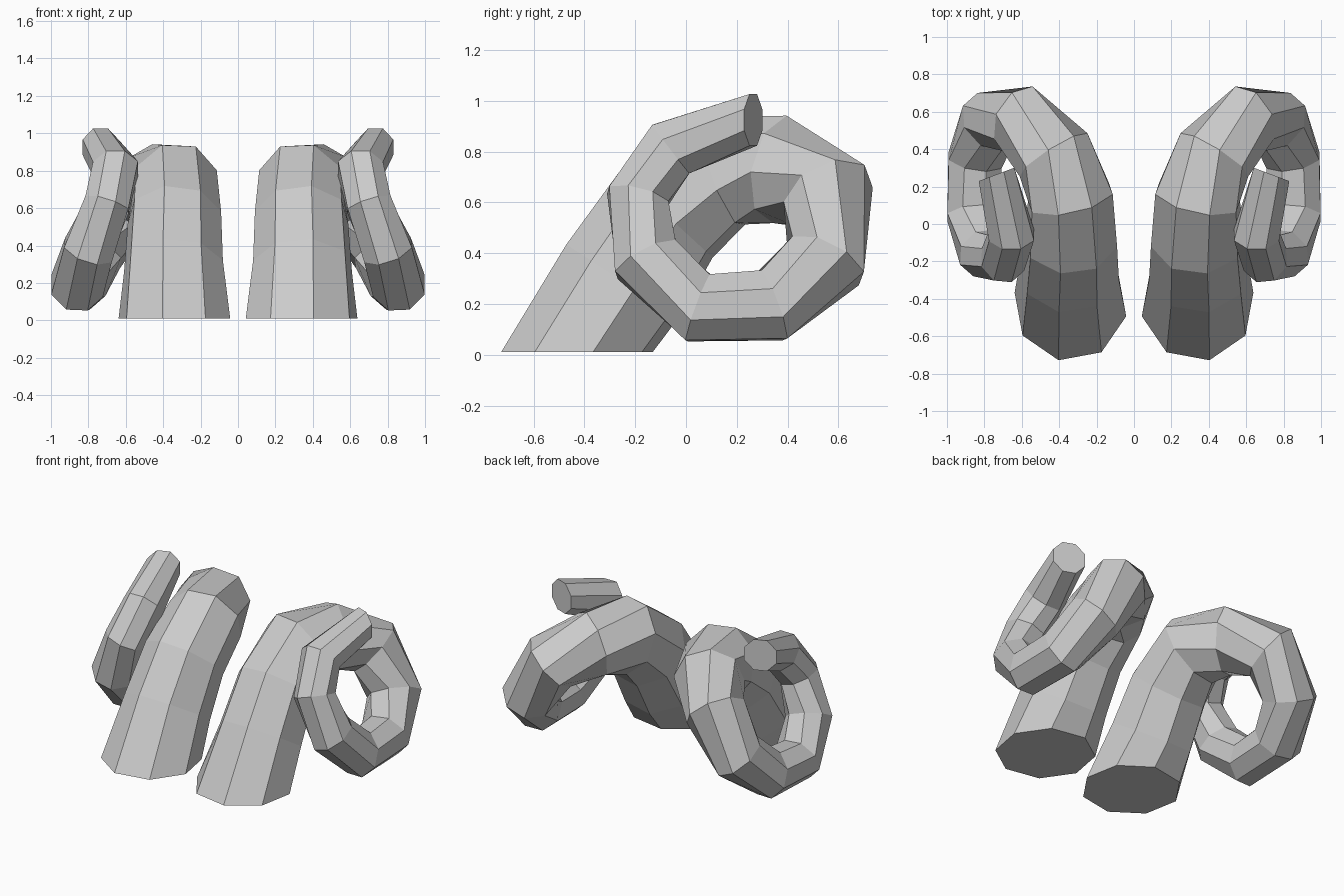
import bpy, bmesh
from math import cos, sin, radians
from mathutils import Vector

if "Cube" in bpy.data.objects:
    bpy.data.objects.remove(bpy.data.objects["Cube"])

# Horn spine: ring centre (x, y, z) and radius, from base to tip
SPINE = [
    (0.34, -0.43, 0.01, 0.305),
    (0.345, -0.25, 0.29, 0.27),
    (0.34, -0.08, 0.55, 0.255),
    (0.34, 0.14, 0.725, 0.24),
    (0.43, 0.37, 0.73, 0.215),
    (0.61, 0.56, 0.63, 0.19),
    (0.77, 0.55, 0.37, 0.17),
    (0.85, 0.34, 0.195, 0.155),
    (0.86, 0.05, 0.185, 0.15),
    (0.80, -0.155, 0.375, 0.145),
    (0.70, -0.19, 0.62, 0.13),
    (0.655, -0.06, 0.81, 0.13),
    (0.735, 0.265, 0.925, 0.11),
]
CURL_CENTRE = Vector((0, 0.2, 0.5))
SIDES = 8


def build_horn(name, side):
    bm = bmesh.new()
    pts = [Vector(p[:3]) for p in SPINE]
    last = len(pts) - 1
    rings = []
    for i, (p, row) in enumerate(zip(pts, SPINE)):
        # Flat seat at the base, outward-turned cap at the tip
        if i == 0:
            t = Vector((0, 0, 1))
        elif i == last:
            t = Vector((0.35, 0.93, 0.0)).normalized()
        else:
            t = ((p - pts[i - 1]).normalized() + (pts[i + 1] - p).normalized()).normalized()
        out = p - CURL_CENTRE
        out.x = 0
        if i < 3:
            out = Vector((0, -0.85, 0.5))
        if i == last:
            out = Vector((0, 0, 1))
        out = (out - t * out.dot(t)).normalized()
        across = out.cross(t)
        if i < 4 and across.x < 0:
            across = -across
        phase = radians(12 if i < 3 else 17 if i == 3 else 22.5)
        ring = []
        for k in range(SIDES):
            a = phase + radians(360 / SIDES) * k
            v = p + (out * cos(a) + t.cross(out) * sin(a)) * row[3]
            ring.append(bm.verts.new((v.x * side, v.y, v.z)))
        rings.append(ring)
    # Side panels and end caps
    for a, b in zip(rings, rings[1:]):
        for k in range(SIDES):
            n = (k + 1) % SIDES
            bm.faces.new((a[k], a[n], b[n], b[k]))
    bm.faces.new(rings[0])
    bm.faces.new(rings[-1])
    bmesh.ops.recalc_face_normals(bm, faces=bm.faces)
    mesh = bpy.data.meshes.new(name)
    bm.to_mesh(mesh)
    bm.free()
    obj = bpy.data.objects.new(name, mesh)
    bpy.context.collection.objects.link(obj)


build_horn("right_horn", 1)
build_horn("left_horn", -1)
